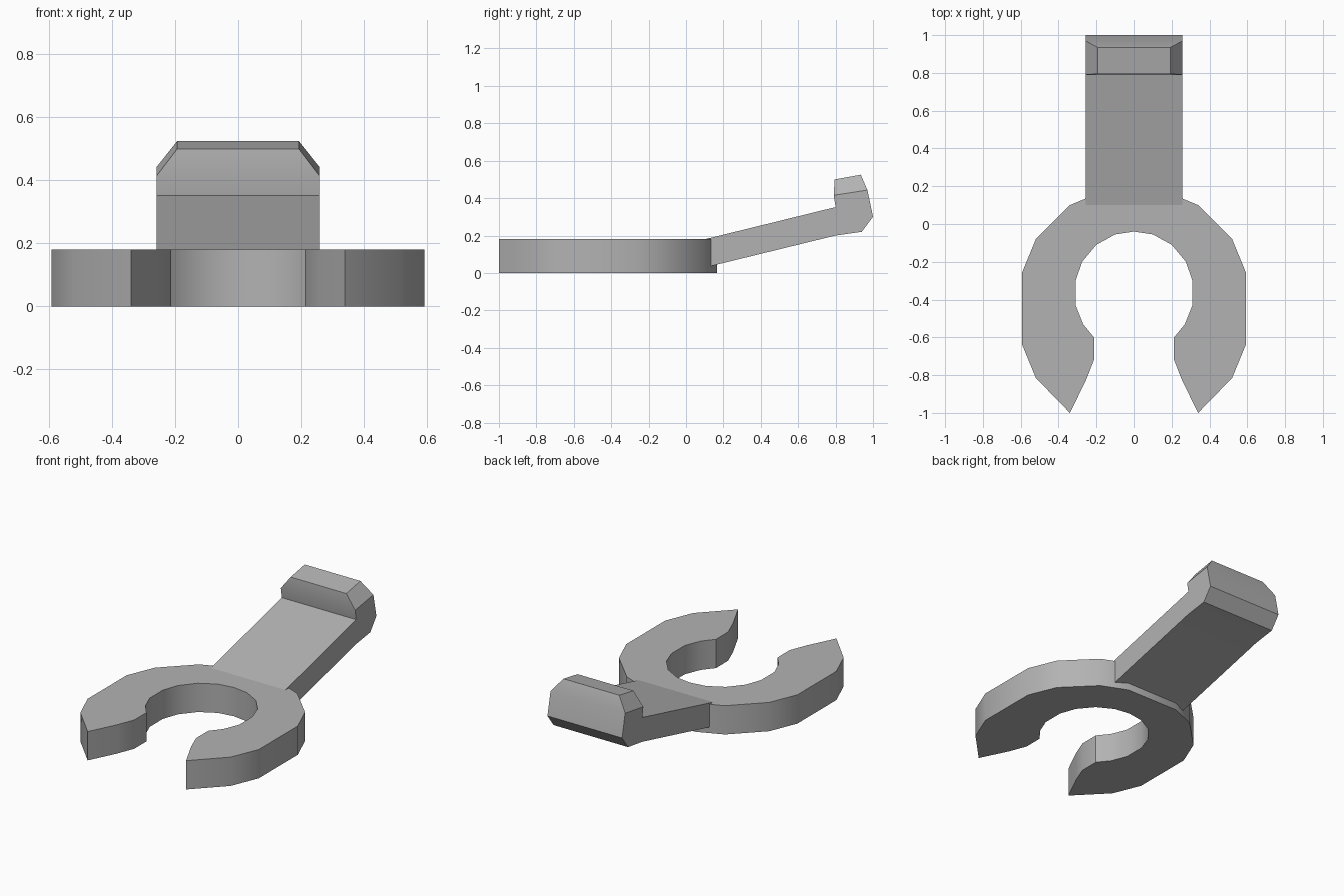
import bpy, bmesh, math

cube = bpy.data.objects.get("Cube")
if cube:
    bpy.data.objects.remove(cube)

grey = bpy.data.materials.new("plain grey")
grey.use_nodes = True
colour = (0.45, 0.45, 0.45, 1)
grey.diffuse_color = colour
bsdf = next(n for n in grey.node_tree.nodes if n.type == 'BSDF_PRINCIPLED')
bsdf.inputs["Base Color"].default_value = colour


def finish(bm, name):
    bmesh.ops.recalc_face_normals(bm, faces=bm.faces)
    mesh = bpy.data.meshes.new(name)
    bm.to_mesh(mesh)
    bm.free()
    mesh.materials.append(grey)
    obj = bpy.data.objects.new(name, mesh)
    bpy.context.collection.objects.link(obj)
    bpy.ops.object.select_all(action='DESELECT')
    obj.select_set(True)
    bpy.context.view_layer.objects.active = obj
    bpy.ops.object.shade_smooth_by_angle(angle=math.radians(30))
    return obj


# Open clip ring: one side of the outline, mirrored and extruded upwards
outer = [(0.18, 0.167), (0.34, 0.10), (0.52, -0.08), (0.592, -0.255),
         (0.592, -0.64), (0.52, -0.815), (0.34, -1.0)]
inner = [(0.256, -0.83), (0.213, -0.72), (0.213, -0.60), (0.27, -0.53),
         (0.31, -0.43), (0.31, -0.30), (0.275, -0.20), (0.20, -0.11),
         (0.10, -0.055), (0, -0.04)]
half = outer + inner
outline = half + [(-x, y) for x, y in reversed(half[:-1])]
bm = bmesh.new()
base = bm.faces.new([bm.verts.new((x, y, 0)) for x, y in outline])
top = bmesh.ops.extrude_face_region(bm, geom=[base], use_keep_orig=True)
bmesh.ops.translate(bm, vec=(0, 0, 0.18),
                    verts=[v for v in top["geom"] if isinstance(v, bmesh.types.BMVert)])
finish(bm, "clip_ring")

# Sloping arm with a raised hook: side profile (y, z), hook top is narrower
W, N = 0.258, 0.193
body = [(0.10, 0.18), (0.13, 0.036), (0.80, 0.20), (0.94, 0.22),
        (1.0, 0.30), (0.97, 0.443), (0.79, 0.415), (0.80, 0.352)]
crown = [(0.935, 0.525), (0.795, 0.50)]
bm = bmesh.new()
sides = []
for s in (1, -1):
    low = [bm.verts.new((s * W, y, z)) for y, z in body]
    high = [bm.verts.new((s * N, y, z)) for y, z in crown]
    bm.faces.new(low)
    bm.faces.new([low[5], high[0], high[1], low[6]])
    sides.append(low[:6] + high + low[6:])
left, right = sides
for i in range(len(left)):
    j = (i + 1) % len(left)
    bm.faces.new([left[i], left[j], right[j], right[i]])
finish(bm, "hooked_arm")
